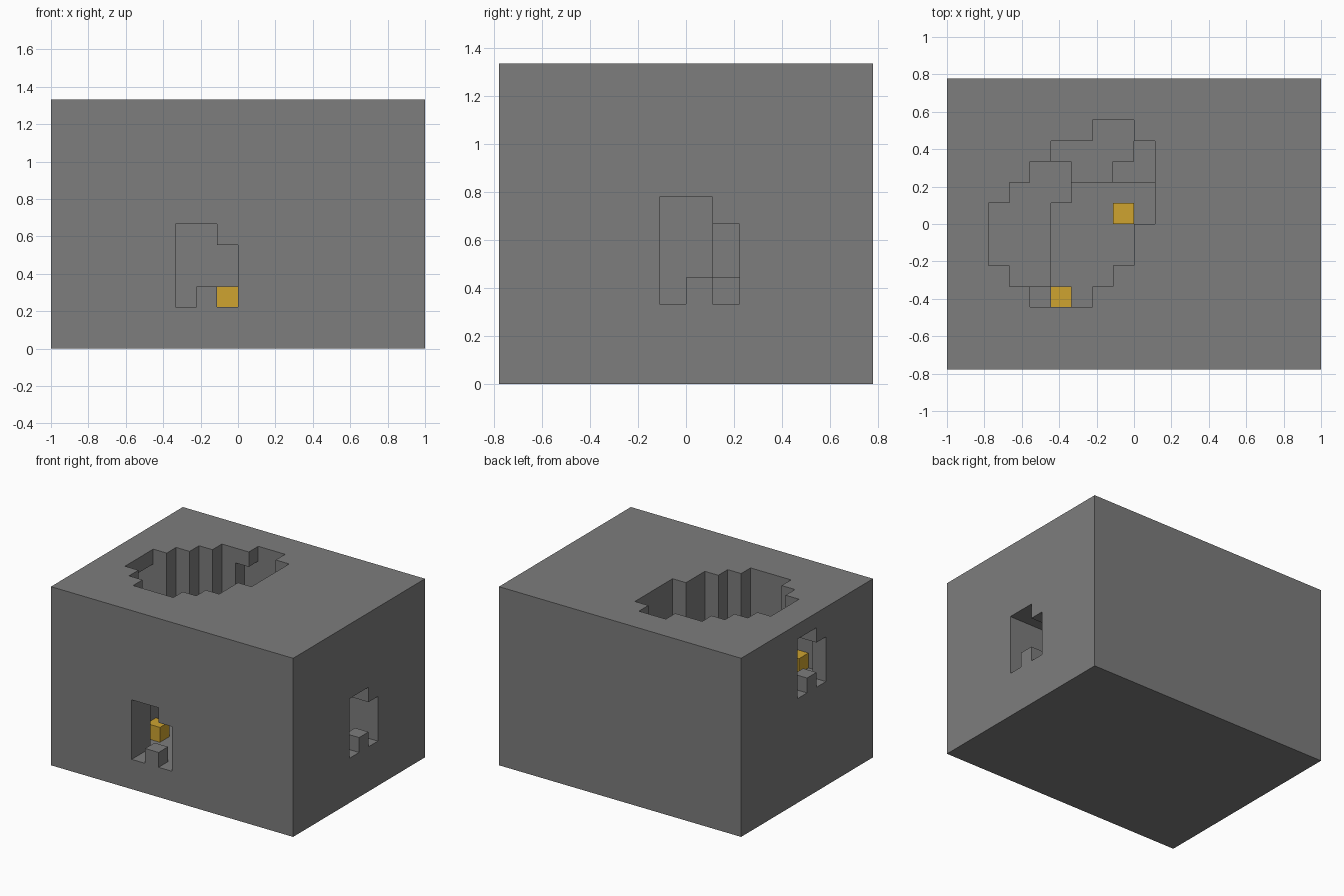
import bpy, bmesh
from mathutils import Vector

if "Cube" in bpy.data.objects:
    bpy.data.objects.remove(bpy.data.objects["Cube"], do_unlink=True)

U = 1 / 9                      # one block
SIZE = (18, 14, 12)            # blocks along x, y, z


def material(name, rgb):
    m = bpy.data.materials.new(name)
    m.use_nodes = True
    m.diffuse_color = (*rgb, 1)
    m.node_tree.nodes["Principled BSDF"].inputs["Base Color"].default_value = (*rgb, 1)
    return m


stone = material("grey stone", (0.205, 0.205, 0.205))
gold = material("gold ore", (0.62, 0.37, 0.03))


def cells(xs, ys, zs):
    """All block cells in inclusive ranges."""
    return {(x, y, z) for x in range(xs[0], xs[1] + 1)
            for y in range(ys[0], ys[1] + 1) for z in range(zs[0], zs[1] + 1)}


def place(x, y, z):
    return Vector((x - SIZE[0] / 2, y - SIZE[1] / 2, z)) * U


def build(name, solid, mat):
    """Skin the outside of a set of block cells."""
    bm = bmesh.new()
    verts = {}
    for c in sorted(solid):
        for axis in range(3):
            for side in (0, 1):
                n = list(c)
                n[axis] += 2 * side - 1
                if tuple(n) in solid:
                    continue
                a, b = (axis + 1) % 3, (axis + 2) % 3
                ring = []
                for da, db in ((0, 0), (1, 0), (1, 1), (0, 1)):
                    p = list(c)
                    p[axis] += side
                    p[a] += da
                    p[b] += db
                    key = tuple(p)
                    if key not in verts:
                        verts[key] = bm.verts.new(place(*key))
                    ring.append(verts[key])
                bm.faces.new(ring if side else ring[::-1])
    mesh = bpy.data.meshes.new(name)
    bm.to_mesh(mesh)
    bm.free()
    mesh.materials.append(mat)
    bpy.context.collection.objects.link(bpy.data.objects.new(name, mesh))


# Open shaft: for each row in y, first and last open block in x
rows = {3: (4, 6), 4: (3, 7), 5: (2, 8), 6: (2, 8), 7: (2, 9),
        8: (3, 9), 9: (4, 9), 10: (5, 9), 11: (7, 8)}


def shaft_floor(x, y):
    if (x, y) == (4, 3):
        return 8
    if x < 5 or (x == 5 and y in (8, 9)):
        return 7               # west ledge
    if (x, y) in ((8, 9), (9, 9), (9, 10)):
        return 5               # corner ledge
    return 6 if y >= 9 else 2  # north ledge, shaft bottom


cave = set()
for y, (first, last) in rows.items():
    for x in range(first, last + 1):
        cave |= cells((x, x), (y, y), (shaft_floor(x, y), 11))

# Front tunnel with a stepped mouth
cave |= cells((6, 8), (0, 4), (2, 4)) | cells((6, 7), (0, 4), (5, 5))
cave |= cells((5, 5), (2, 2), (2, 4))
cave -= {(7, 0, 2)}

# Tunnel from the +x side
cave |= cells((9, 17), (6, 8), (3, 5)) | cells((9, 17), (6, 7), (6, 6))
cave -= {(17, 7, 3), (10, 8, 3)}

# Tunnel from the -x side onto the west ledge
cave |= cells((0, 2), (5, 7), (7, 9)) | cells((0, 2), (6, 7), (10, 10))
cave |= cells((1, 2), (4, 4), (7, 9))
cave -= {(0, 6, 7)}

# Hollow under the back rim
cave |= cells((6, 6), (11, 11), (7, 10))

ores = {"front_ore": (5, 3, 2), "centre_ore": (8, 7, 2), "ledge_ore": (2, 4, 7)}
build("stone_block", cells((0, 17), (0, 13), (0, 11)) - cave, stone)
for name, cell in ores.items():
    build(name, {cell}, gold)
